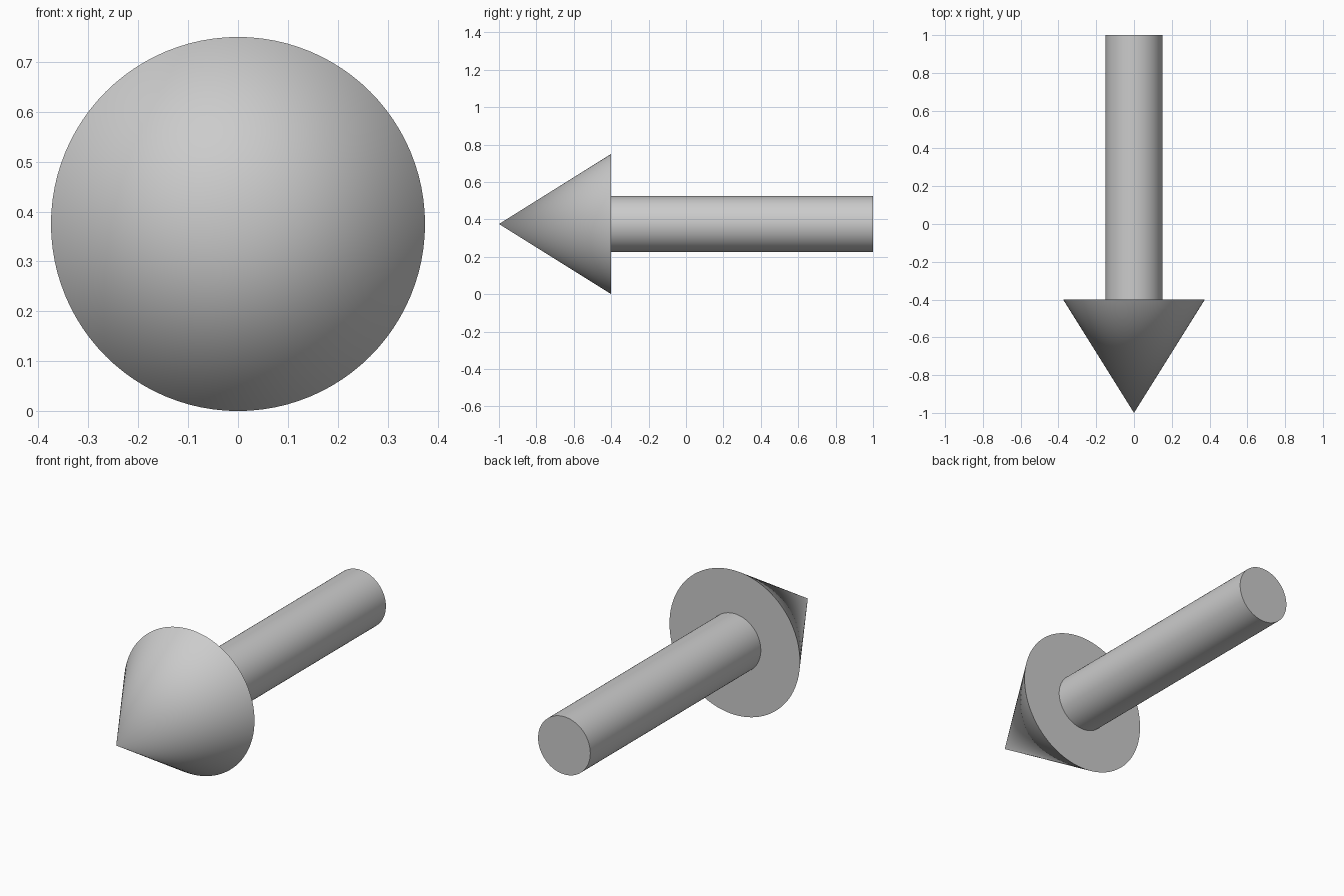
import bpy, bmesh, math
from mathutils import Matrix, Vector

if "Cube" in bpy.data.objects:
    bpy.data.objects.remove(bpy.data.objects["Cube"])

SEGMENTS = 96
AXIS_HEIGHT = 0.375

# Half outline of the arrow as (radius, y): tip, head rim, shaft root, shaft end, end centre
PROFILE = [(0, -1.0), (0.375, -0.4), (0.15, -0.4), (0.15, 1.0), (0, 1.0)]

# Revolve the outline around the y axis
bm = bmesh.new()
verts = [bm.verts.new((r, y, 0)) for r, y in PROFILE]
edges = [bm.edges.new(pair) for pair in zip(verts, verts[1:])]
bmesh.ops.spin(bm, geom=verts + edges, cent=(0, 0, 0), axis=(0, 1, 0),
               angle=math.tau, steps=SEGMENTS, use_duplicate=False)
bmesh.ops.remove_doubles(bm, verts=bm.verts, dist=1e-4)
bmesh.ops.recalc_face_normals(bm, faces=bm.faces)
bmesh.ops.transform(bm, matrix=Matrix.Translation(Vector((0, 0, AXIS_HEIGHT))), verts=bm.verts)

# Arrow: cone head and round shaft in one closed surface
mesh = bpy.data.meshes.new("arrow")
bm.to_mesh(mesh)
bm.free()
arrow = bpy.data.objects.new("arrow", mesh)
bpy.context.collection.objects.link(arrow)

# Smooth sides, sharp rims
bpy.context.view_layer.objects.active = arrow
arrow.select_set(True)
bpy.ops.object.shade_smooth_by_angle(angle=math.radians(30))
